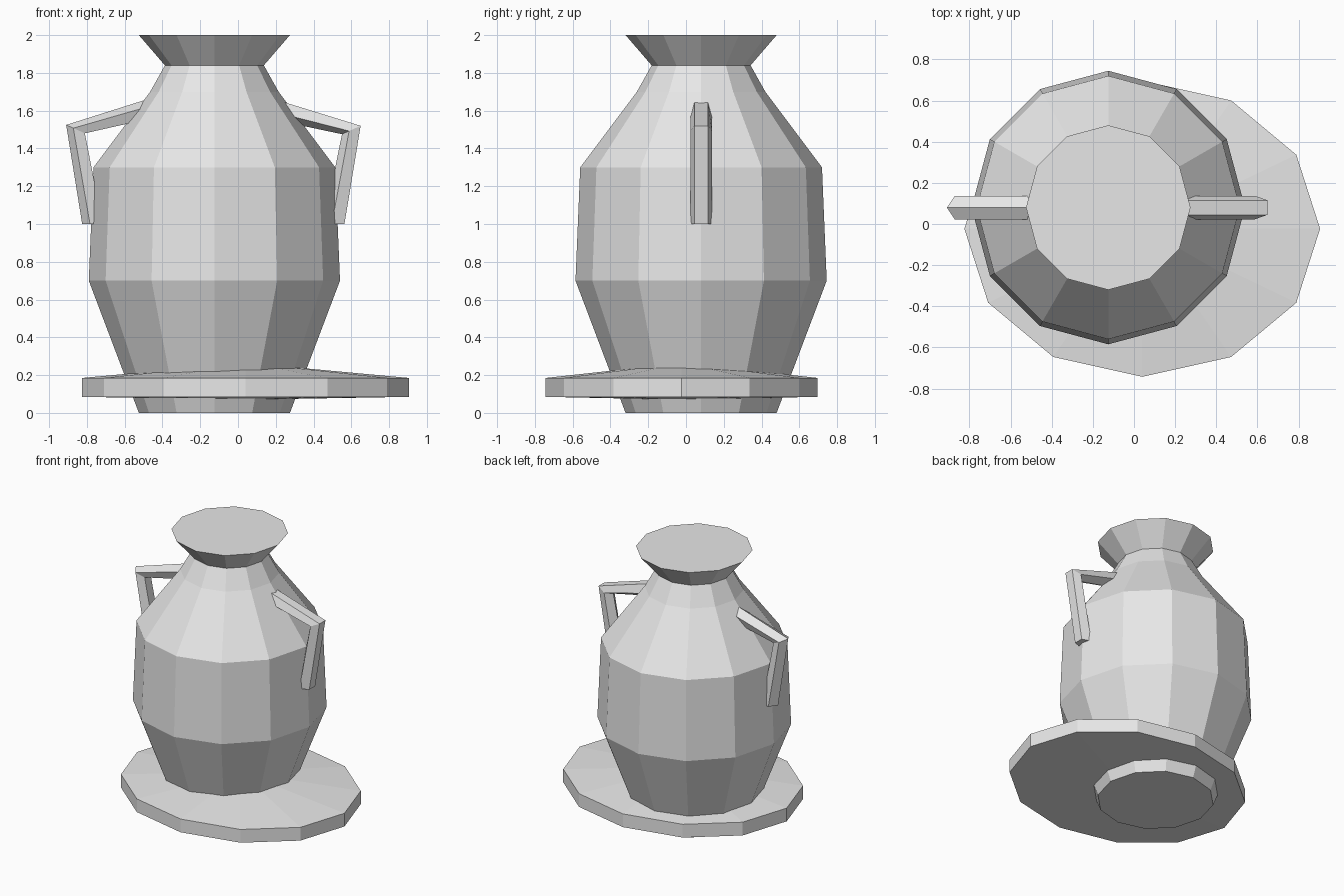
import bpy, bmesh
from math import sin, cos, tau
from mathutils import Vector

default = bpy.data.objects.get("Cube")
if default:
    bpy.data.objects.remove(default, do_unlink=True)

clay = bpy.data.materials.new("pale_grey_clay")
clay.use_nodes = True
clay.diffuse_color = (0.8, 0.8, 0.8, 1)
clay.node_tree.nodes["Principled BSDF"].inputs["Base Color"].default_value = (0.8, 0.8, 0.8, 1)

AXIS_X, AXIS_Y = -0.125, 0.08


def loft(name, rings, bottom_bulge=0, top_bulge=0):
    """Skin a list of vertex rings, close both ends and bulge the caps if asked."""
    bm = bmesh.new()
    loops = [[bm.verts.new(p) for p in ring] for ring in rings]
    count = len(loops[0])
    for low, high in zip(loops, loops[1:]):
        for i in range(count):
            j = (i + 1) % count
            bm.faces.new((low[i], low[j], high[j], high[i]))
    bottom = bm.faces.new(loops[0][::-1])
    top = bm.faces.new(loops[-1])
    bmesh.ops.recalc_face_normals(bm, faces=bm.faces)
    for cap, bulge in ((bottom, bottom_bulge), (top, top_bulge)):
        if bulge:
            bmesh.ops.poke(bm, faces=[cap], offset=bulge)
    mesh = bpy.data.meshes.new(name)
    bm.to_mesh(mesh)
    bm.free()
    mesh.materials.append(clay)
    obj = bpy.data.objects.new(name, mesh)
    bpy.context.collection.objects.link(obj)
    return obj


def ellipse(x, y, z, rx, ry, sides=12):
    return [(x + rx * cos(tau * i / sides), y + ry * sin(tau * i / sides), z)
            for i in range(sides)]


# Faceted jar with a flared, closed mouth
profile = [(0.40, 0), (0.665, 0.7), (0.64, 1.3), (0.34, 1.7), (0.262, 1.84), (0.40, 2.0)]
loft("jar_body", [ellipse(AXIS_X, AXIS_Y, z, r, r) for r, z in profile])

# Off-centre oval plate with shallow domed faces
loft("base_plate", [ellipse(0.04, -0.023, z, 0.865, 0.72) for z in (0.085, 0.185)],
     bottom_bulge=0.015, top_bulge=0.08)

# Five-sided bent handles: (distance from axis, height, section direction)
path = [(0.325, 1.61, (0, 1)), (0.73, 1.50, (0.91, 0.41)), (0.64, 1.0, (1, 0))]
for name, side, turn in (("left_handle", 1, 0.5), ("right_handle", -1, 0)):
    rings = []
    for dist, height, (out, up) in path:
        centre = Vector((AXIS_X + side * dist, AXIS_Y, height))
        normal = Vector((side * out, 0, up))
        across = Vector((0, 1, 0))
        angles = [tau * (i + turn) / 5 for i in range(5)]
        rings.append([centre + 0.06 * (normal * cos(a) + across * sin(a)) for a in angles])
    loft(name, rings)
